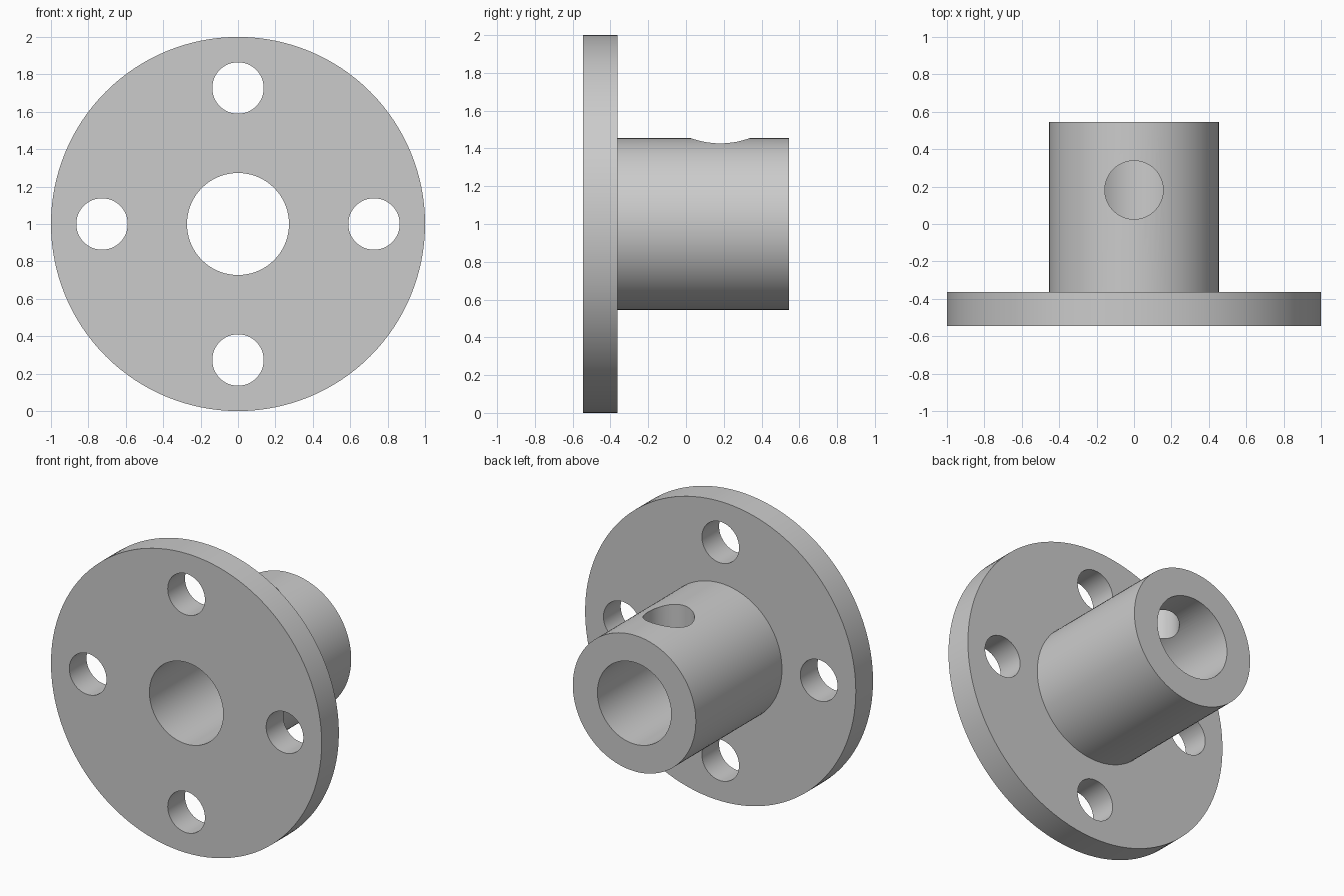
import bpy
import math

if "Cube" in bpy.data.objects:
    bpy.data.objects.remove(bpy.data.objects["Cube"], do_unlink=True)

# Single metal colour
metal = bpy.data.materials.new("plain_grey_metal")
metal.use_nodes = True
grey = (0.6, 0.6, 0.6, 1)
metal.diffuse_color = grey
metal.node_tree.nodes["Principled BSDF"].inputs["Base Color"].default_value = grey

UNIT = 1 / 22          # the flange radius is 22 units
BACK = 12 * UNIT       # half the overall length
FLANGE_BACK = -8 * UNIT
AXIS = 1.0             # height of the main axis


def cylinder(name, radius, start, end, x=0, z=AXIS, sides=96):
    """Cylinder along y, from start to end."""
    bpy.ops.mesh.primitive_cylinder_add(
        vertices=sides, radius=radius, depth=end - start,
        location=(x, (start + end) / 2, z), rotation=(math.pi / 2, 0, 0))
    obj = bpy.context.object
    obj.name = name
    obj.data.materials.append(metal)
    return obj


def combine(target, other, operation):
    """Apply a boolean and remove the helper."""
    mod = target.modifiers.new(operation.lower(), "BOOLEAN")
    mod.operation = operation
    mod.solver = "EXACT"
    mod.object = other
    bpy.context.view_layer.objects.active = target
    bpy.ops.object.modifier_apply(modifier=mod.name)
    bpy.data.objects.remove(other, do_unlink=True)


# Round flange joined to the hub
coupling = cylinder("flanged_hub", 1.0, -BACK, FLANGE_BACK, sides=128)
hub = cylinder("hub", 10 * UNIT, FLANGE_BACK - 2 * UNIT, BACK)
combine(coupling, hub, "UNION")

# Central shaft bore
combine(coupling, cylinder("bore", 6 * UNIT, -1, 1), "DIFFERENCE")

# Four bolt holes around the flange
for i in range(4):
    angle = i * math.pi / 2
    reach = 16 * UNIT
    hole = cylinder("bolt_hole", 0.1375, -1, 0, x=reach * math.cos(angle),
                    z=AXIS + reach * math.sin(angle), sides=48)
    combine(coupling, hole, "DIFFERENCE")

# Set screw hole through the top wall of the hub
bpy.ops.mesh.primitive_cylinder_add(vertices=64, radius=0.156, depth=0.7,
                                    location=(0, 4 * UNIT, AXIS + 0.35))
combine(coupling, bpy.context.object, "DIFFERENCE")

# Smooth walls with crisp rims
bpy.ops.object.select_all(action="DESELECT")
coupling.select_set(True)
bpy.context.view_layer.objects.active = coupling
bpy.ops.object.shade_smooth_by_angle(angle=math.radians(30))
